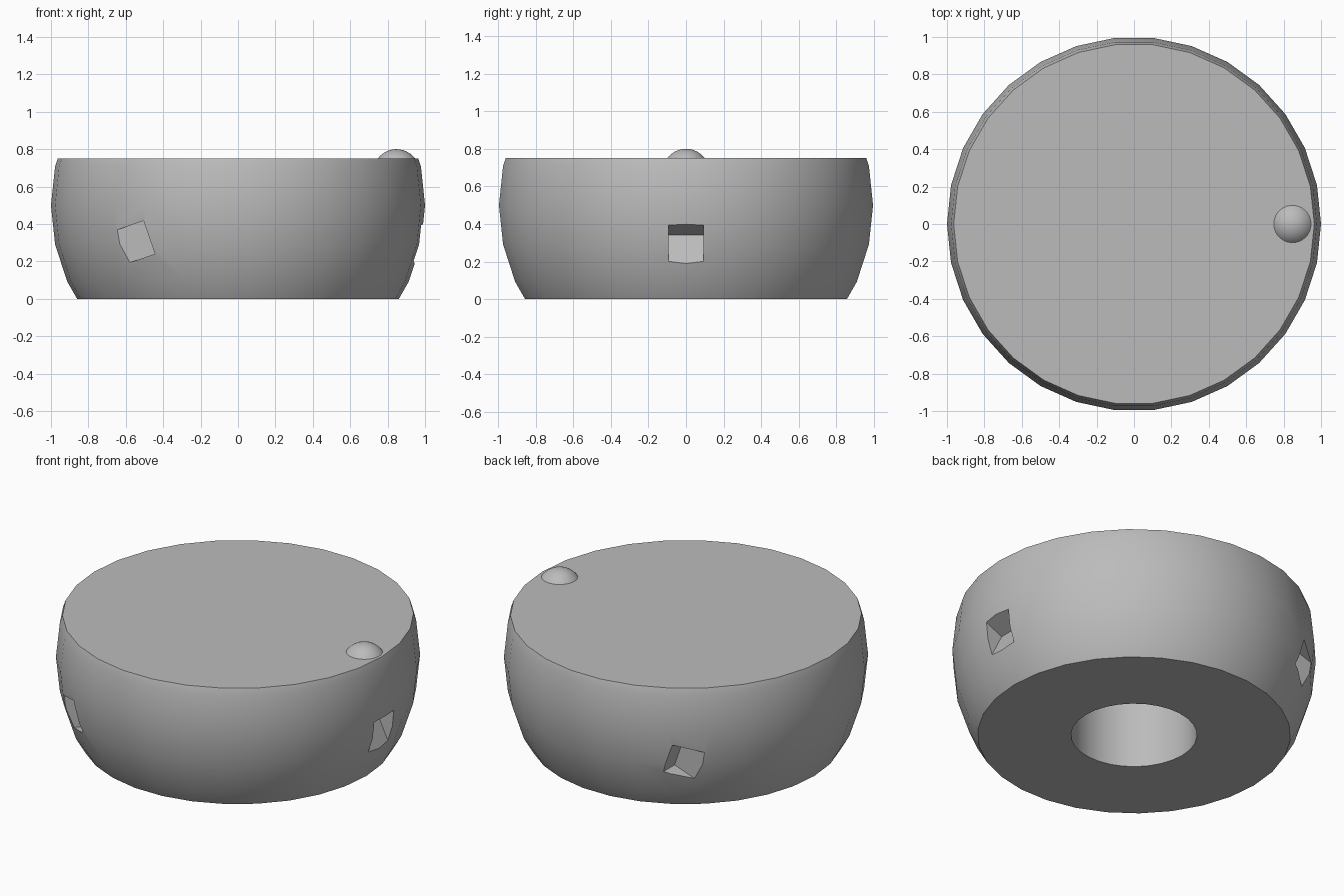
import bpy, bmesh
from math import cos, sin, radians, pi
from mathutils import Matrix

if "Cube" in bpy.data.objects:
    bpy.data.objects.remove(bpy.data.objects["Cube"])

SEGMENTS = 30
HEIGHT = 0.75
MIDDLE = 0.5          # height of the widest ring
DIMPLE = 0.187        # edge of the square pockets

grey = bpy.data.materials.new("plain grey")
grey.use_nodes = True
grey.diffuse_color = (0.5, 0.5, 0.5, 1)
grey.node_tree.nodes["Principled BSDF"].inputs["Base Color"].default_value = (0.5, 0.5, 0.5, 1)


def lathe(name, profile):
    """Turn a half profile of (radius, height) points around the z axis."""
    bm = bmesh.new()
    verts = [bm.verts.new((r, 0, z)) for r, z in profile]
    edges = [bm.edges.new(pair) for pair in zip(verts, verts[1:])]
    bmesh.ops.spin(bm, geom=verts + edges, cent=(0, 0, 0), axis=(0, 0, 1),
                   angle=2 * pi, steps=SEGMENTS)
    bmesh.ops.remove_doubles(bm, verts=bm.verts, dist=0.0001)
    bmesh.ops.recalc_face_normals(bm, faces=bm.faces)
    return add_object(name, bm)


def add_object(name, bm):
    mesh = bpy.data.meshes.new(name)
    bm.to_mesh(mesh)
    bm.free()
    mesh.materials.append(grey)
    obj = bpy.data.objects.new(name, mesh)
    bpy.context.collection.objects.link(obj)
    return obj


def make_active(obj):
    bpy.ops.object.select_all(action="DESELECT")
    obj.select_set(True)
    bpy.context.view_layer.objects.active = obj


def smooth(obj):
    make_active(obj)
    bpy.ops.object.shade_smooth_by_angle(angle=radians(30))


# Knob body: ball trimmed flat above and below, with a round socket underneath
ball = [(cos(radians(a)), MIDDLE + sin(radians(a))) for a in (-24, -12, 0, 12)]
body = lathe("knob_body", [(0, 0.5), (0.346, 0.5), (0.346, 0), (0.86, 0)]
             + ball + [(0.964, HEIGHT), (0, HEIGHT)])

# Tilted square pockets around the side
pockets = [(0.996, 0, 26), (-0.563, 0.837, 19), (-0.563, -0.837, 19)]
for x, y, tilt in pockets:
    bm = bmesh.new()
    place = Matrix.Translation((x, y, 0.298)) @ Matrix.Rotation(-radians(tilt), 4, "Y")
    bmesh.ops.create_cube(bm, size=DIMPLE, matrix=place)
    cutter = add_object("pocket_cutter", bm)
    cutter.hide_render = True
    cut = body.modifiers.new("pocket", "BOOLEAN")
    cut.operation = "DIFFERENCE"
    cut.solver = "EXACT"
    cut.object = cutter
    make_active(body)
    bpy.ops.object.modifier_apply(modifier=cut.name)
    bpy.data.objects.remove(cutter)
smooth(body)

# Pointer bump: shallow dome on the top near the rim
DOME = 0.125
dome = [(DOME * sin(radians(a)), DOME * cos(radians(a)) - 0.075) for a in range(0, 55, 9)]
bump = lathe("pointer_bump", dome + [(0, -0.005)])
bump.location = (0.847, 0, HEIGHT)
smooth(bump)
